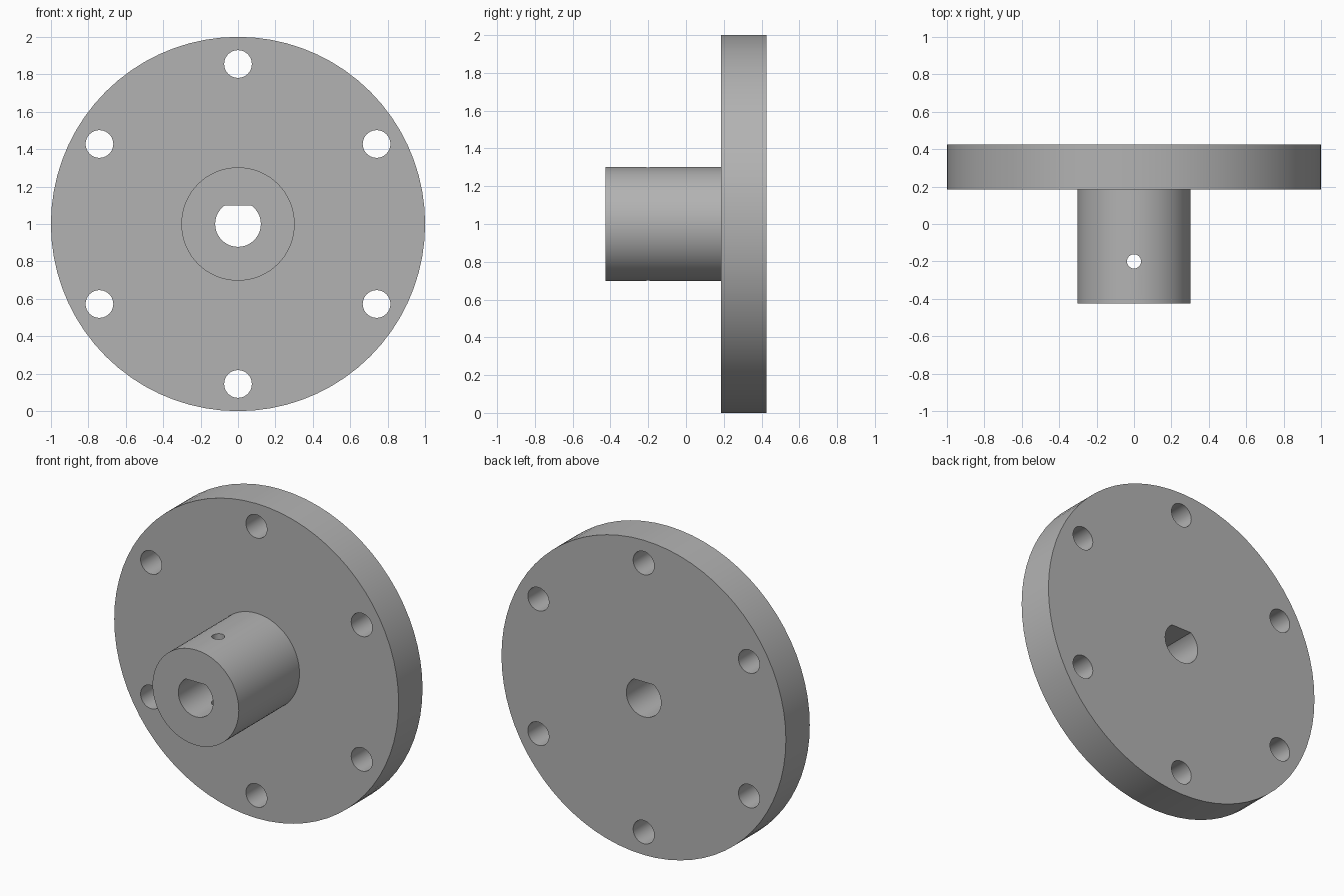
import bpy
import bmesh
from math import cos, sin, pi, radians
from mathutils import Matrix, Vector

if "Cube" in bpy.data.objects:
    bpy.data.objects.remove(bpy.data.objects["Cube"], do_unlink=True)

AXIS_Z = 1.0
FRONT, SHOULDER, BACK = -0.425, 0.185, 0.425

steel = bpy.data.materials.new("grey metal")
steel.use_nodes = True
colour = (0.45, 0.45, 0.45, 1)
steel.diffuse_color = colour
steel.node_tree.nodes["Principled BSDF"].inputs["Base Color"].default_value = colour


def cylinder(name, radius, y0, y1, x=0, z=AXIS_Z, sides=64, flat=None):
    """Cylinder along y, optionally cut level at the height 'flat'."""
    bm = bmesh.new()
    place = Matrix.Translation((x, (y0 + y1) / 2, z)) @ Matrix.Rotation(pi / 2, 4, 'X')
    bmesh.ops.create_cone(bm, cap_ends=True, segments=sides, radius1=radius,
                          radius2=radius, depth=y1 - y0, matrix=place)
    if flat is not None:
        cut = bmesh.ops.bisect_plane(bm, geom=bm.verts[:] + bm.edges[:] + bm.faces[:],
                                     plane_co=(0, 0, flat), plane_no=(0, 0, 1),
                                     clear_outer=True)
        edges = [e for e in cut["geom_cut"] if isinstance(e, bmesh.types.BMEdge)]
        bmesh.ops.contextual_create(bm, geom=edges)
        bmesh.ops.recalc_face_normals(bm, faces=bm.faces[:])
    mesh = bpy.data.meshes.new(name)
    bm.to_mesh(mesh)
    bm.free()
    mesh.materials.append(steel)
    obj = bpy.data.objects.new(name, mesh)
    bpy.context.collection.objects.link(obj)
    return obj


def combine(target, tool, operation):
    """Apply a boolean and discard the tool."""
    tool.hide_render = True
    mod = target.modifiers.new(operation.lower(), 'BOOLEAN')
    mod.operation, mod.object, mod.solver = operation, tool, 'EXACT'
    bpy.context.view_layer.objects.active = target
    bpy.ops.object.modifier_apply(modifier=mod.name)
    bpy.data.objects.remove(tool, do_unlink=True)


# Round flange with a boss on its front
body = cylinder("flanged_hub", 1.0, SHOULDER, BACK, sides=72)
combine(body, cylinder("boss", 0.303, FRONT, SHOULDER + 0.1, sides=72), 'UNION')

# D-shaped shaft bore
combine(body, cylinder("bore", 0.122, FRONT - 0.1, BACK + 0.1, flat=AXIS_Z + 0.1), 'DIFFERENCE')

# Six bolt holes on a circle
for i in range(6):
    a = radians(90 + 60 * i)
    combine(body, cylinder("bolt_hole", 0.074, SHOULDER - 0.1, BACK + 0.1,
                           0.855 * cos(a), AXIS_Z + 0.855 * sin(a), 40), 'DIFFERENCE')

# Vertical set-screw hole straight through the boss
pin = cylinder("screw_hole", 0.038, -0.4, 0.4, z=0, sides=32)
pin.data.transform(Matrix.Translation(Vector((0, -0.2, AXIS_Z))) @ Matrix.Rotation(pi / 2, 4, 'X'))
combine(body, pin, 'DIFFERENCE')

# Smooth round walls, crisp rims
bpy.ops.object.select_all(action='DESELECT')
body.select_set(True)
bpy.context.view_layer.objects.active = body
bpy.ops.object.shade_smooth_by_angle(angle=radians(30))
